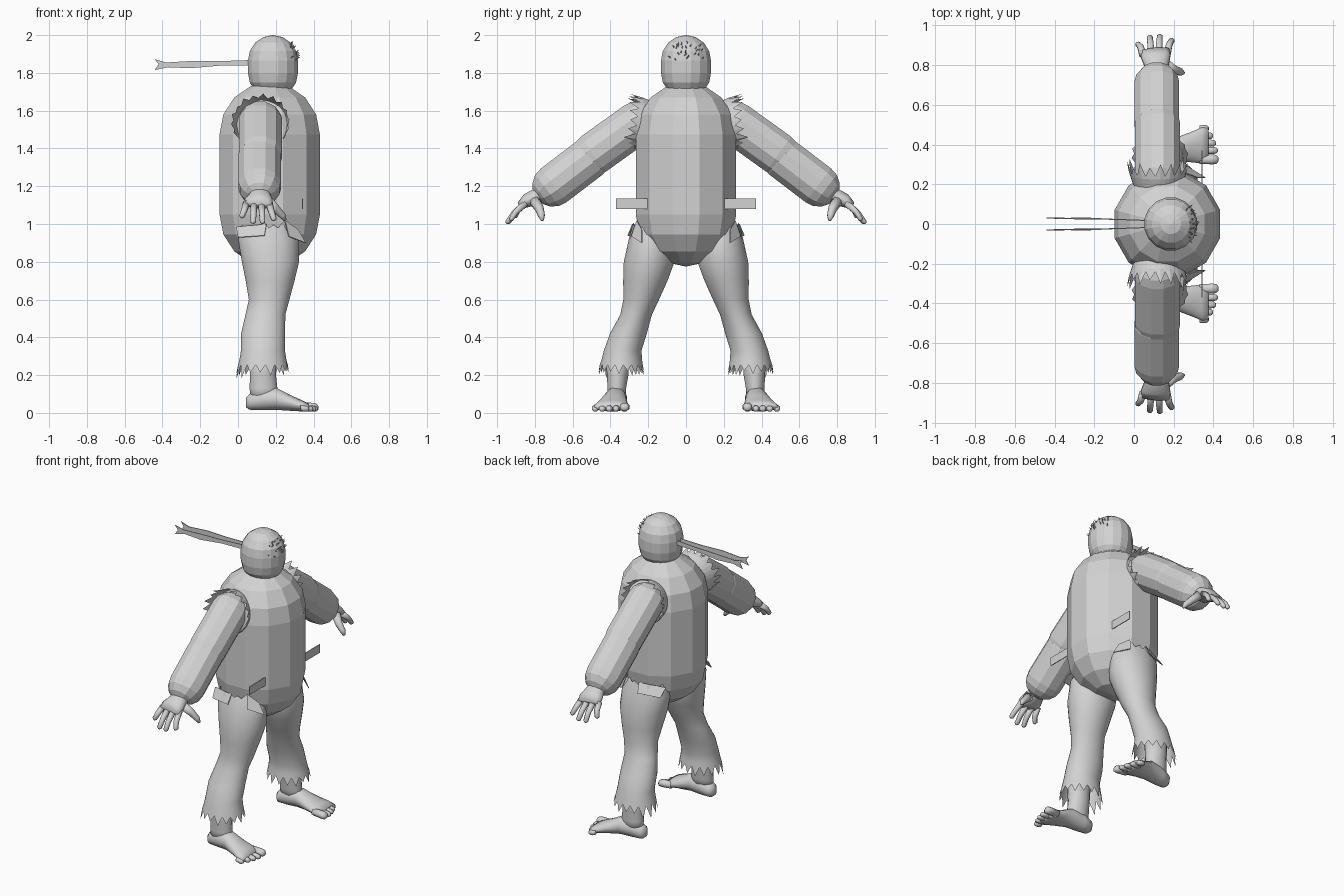
import bpy, bmesh, math, random
from mathutils import Vector, Matrix

random.seed(4)
if "Cube" in bpy.data.objects:
    bpy.data.objects.remove(bpy.data.objects["Cube"])

GREY = (0.65, 0.65, 0.65, 1)
mat = bpy.data.materials.new("plain grey")
mat.use_nodes = True
mat.diffuse_color = GREY
mat.node_tree.nodes["Principled BSDF"].inputs["Base Color"].default_value = GREY


def finish(name, bm, mirror=False, smooth=False, thick=0):
    bmesh.ops.recalc_face_normals(bm, faces=bm.faces)
    me = bpy.data.meshes.new(name)
    bm.to_mesh(me)
    bm.free()
    me.materials.append(mat)
    for p in me.polygons:
        p.use_smooth = smooth
    ob = bpy.data.objects.new(name, me)
    bpy.context.collection.objects.link(ob)
    if thick:
        ob.modifiers.new("Thickness", 'SOLIDIFY').thickness = thick
    if mirror:
        ob.modifiers.new("Mirror", 'MIRROR').use_axis = (False, True, False)
    return ob


def loft(bm, pts, up, seg=10, axis=None, jag=0, jag_top=0):
    """Elliptical rings (x, y, z, ra, rb) joined into a tube; jag tears its ends."""
    cs = [Vector(p[:3]) for p in pts]
    rings = []
    for i, p in enumerate(pts):
        t = Vector(axis) if axis else cs[min(i + 1, len(cs) - 1)] - cs[max(i - 1, 0)]
        t.normalize()
        a = Vector(up).cross(t).normalized()
        b = t.cross(a)
        ring = []
        for k in range(seg):
            ang = math.tau * (k + 0.5) / seg
            tear = jag if i == len(pts) - 1 else -jag_top if i == 0 else 0
            slide = tear * random.uniform(0.35, 1) * (k % 2)
            flare = 1 + 1.5 * abs(slide)
            ring.append(bm.verts.new(cs[i] + t * slide + flare * (
                a * p[3] * math.cos(ang) + b * p[4] * math.sin(ang))))
        rings.append(ring)
    for r, s in zip(rings, rings[1:]):
        for k in range(seg):
            n = (k + 1) % seg
            bm.faces.new((r[k], r[n], s[n], s[k]))
    if not jag_top:
        bm.faces.new(rings[0])
    if not jag:
        bm.faces.new(rings[-1])


def capsule(name, p0, p1, r, up, seg=12, steps=4, mirror=False):
    p0, p1 = Vector(p0), Vector(p1)
    d = (p1 - p0).normalized()
    arcs = [math.pi / 2 * i / steps for i in range(steps + 1)]
    low = [(*(p0 - d * r * math.cos(a)), max(r * math.sin(a), .001)) for a in arcs]
    high = [(*(p1 + d * r * math.cos(a)), max(r * math.sin(a), .001)) for a in reversed(arcs)]
    bm = bmesh.new()
    loft(bm, [(*q, q[3]) for q in low + high], up, seg, axis=d)
    return finish(name, bm, mirror)


def plate(name, pts, thick=.005):
    bm = bmesh.new()
    bm.faces.new([bm.verts.new(p) for p in pts])
    finish(name, bm, True, thick=thick)


X, Y, Z = (1, 0, 0), (0, 1, 0), (0, 0, 1)

# Faceted body, head and arms
capsule("torso", (.168, 0, 1.05), (.168, 0, 1.475), .275, Y)
capsule("head", (.185, 0, 1.80), (.185, 0, 1.865), .135, Y, seg=16)
capsule("upper_arm", (.118, .26, 1.535), (.118, .49, 1.37), .118, X, mirror=True)
capsule("forearm", (.115, .51, 1.35), (.115, .70, 1.205), .116, X, mirror=True)

# Hand: palm, four fanned fingers and a thumb
bm = bmesh.new()
loft(bm, [(.115, .74, 1.17, .045, .055), (.115, .79, 1.145, .045, .06),
          (.11, .84, 1.125, .038, .076), (.105, .875, 1.10, .022, .075)], X, 12)
for x0, x1, y1, z1 in [(.045, .02, .905, 1.04), (.085, .08, .94, 1.01),
                       (.125, .13, .945, 1.01), (.165, .19, .925, 1.025)]:
    mid = ((x0 + x1) / 2, (.86 + y1) / 2 + .01, (1.10 + z1) / 2)
    loft(bm, [(x0, .85, 1.11, .02, .02), (*mid, .016, .017),
              (x1, y1, z1, .014, .015), (x1, y1 + .006, z1 - .007, .005, .005)], X, 8)
loft(bm, [(.16, .80, 1.12, .03, .03), (.2, .775, 1.08, .024, .024),
          (.235, .765, 1.045, .019, .019), (.25, .76, 1.02, .008, .008)], Y, 8)
finish("hand", bm, True, True)

# Torn sleeve opening
bm = bmesh.new()
loft(bm, [(.12, .20, 1.525, .125, .125), (.12, .245, 1.53, .14, .14),
          (.12, .26, 1.535, .145, .135)], Z, 36, axis=(0, 1, .15), jag=.07)
finish("torn_sleeve", bm, True)

# Ragged trouser leg
bm = bmesh.new()
loft(bm, [(.15, .19, .98, .13, .085), (.16, .185, .92, .16, .118),
          (.172, .195, .80, .152, .135), (.17, .215, .70, .13, .118),
          (.165, .237, .60, .108, .095), (.145, .264, .52, .106, .084),
          (.133, .305, .42, .117, .098), (.132, .335, .33, .117, .10),
          (.132, .34, .28, .125, .108), (.132, .343, .255, .132, .114)],
     Y, 32, axis=(0, 0, -1), jag=.085, jag_top=.03)
finish("trouser_leg", bm, True, True)

# Ankle and bare foot with five toes
bm = bmesh.new()
loft(bm, [(.13, .36, .34, .075, .065), (.132, .362, .20, .07, .058),
          (.135, .366, .13, .075, .05), (.135, .368, .07, .07, .05)],
     Y, 16, axis=(0, 0, -1))
loft(bm, [(.042, .362, .055, .02, .025), (.06, .363, .058, .045, .042),
          (.12, .366, .072, .056, .058), (.2, .374, .075, .058, .06),
          (.28, .386, .052, .076, .042), (.34, .395, .037, .092, .03),
          (.375, .40, .03, .085, .02)], Z, 16, axis=X)
for i in range(5):
    y, r = .325 + .037 * i + (.008 if i else 0), .027 if i == 0 else .019
    tip = .425 - .006 * i * i / 2
    loft(bm, [(.33, y, r + .008, r * .9, r * .8), (tip - .03, y, r + .004, r, r * .9),
              (tip - .01, y, r + .002, r * .9, r * .8), (tip, y, r, r * .4, r * .4)],
         Z, 8, axis=X)
finish("foot", bm, True, True)

# Cloth flaps at the hips
plate("rear_hip_flap", [(-.01, .225, .985), (.15, .285, 1.0), (.14, .31, .94), (.0, .27, .93)])
plate("front_hip_flap", [(.25, .262, 1.02), (.27, .29, .935), (.36, .235, .90), (.32, .235, .97)])

# Waist straps sticking out to both sides
plate("waist_strap", [(.345, .18, 1.08), (.345, .37, 1.08), (.345, .37, 1.135), (.345, .18, 1.135)])

# Knotted headband tails with split ends
plate("headband_tail", [
    (.07, .02, 1.838), (-.1, .026, 1.838), (-.25, .033, 1.825), (-.37, .03, 1.83),
    (-.44, .034, 1.815), (-.42, .033, 1.845), (-.44, .034, 1.872), (-.38, .03, 1.855),
    (-.25, .033, 1.863), (-.1, .026, 1.862), (.07, .02, 1.868)])

# Bristles poking through the face
bm = bmesh.new()
for i in range(26):
    yaw, pitch = random.uniform(-.75, .75), random.uniform(0, .8)
    d = Vector((math.cos(pitch) * math.cos(yaw), math.cos(pitch) * math.sin(yaw), math.sin(pitch)))
    place = Matrix.Translation(Vector((.185, 0, 1.865)) + d * .134)
    turn = (d + Vector((0, random.uniform(-.6, .6), .4))).to_track_quat('Z', 'Y').to_matrix().to_4x4()
    bmesh.ops.create_cone(bm, cap_ends=True, segments=4, radius1=.006, radius2=.001,
                          depth=.026, matrix=place @ turn)
finish("face_bristles", bm)
